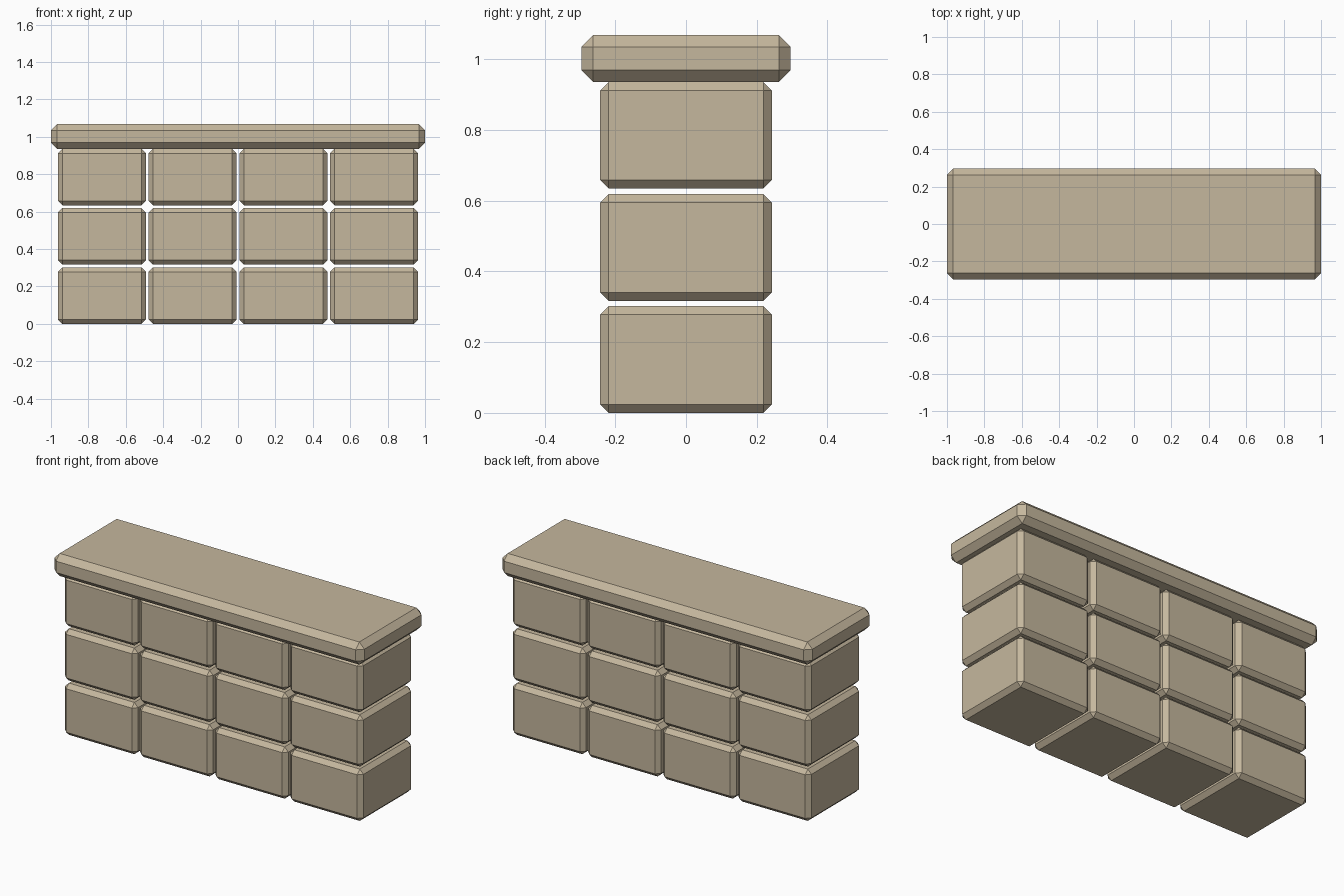
import bpy
import bmesh

default_cube = bpy.data.objects.get("Cube")
if default_cube:
    bpy.data.objects.remove(default_cube, do_unlink=True)

# Sandy stone shared by every part
STONE = (0.56, 0.475, 0.34, 1.0)
stone = bpy.data.materials.new("sand_stone")
stone.use_nodes = True
stone.diffuse_color = STONE
stone.node_tree.nodes["Principled BSDF"].inputs["Base Color"].default_value = STONE


def chamfered_block(name, size, center, chamfer):
    """Flat-shaded box with single-segment chamfers on every edge."""
    bm = bmesh.new()
    bmesh.ops.create_cube(bm, size=1.0)
    bmesh.ops.scale(bm, vec=size, verts=bm.verts)
    bmesh.ops.bevel(bm, geom=bm.edges[:], offset=chamfer, offset_type='OFFSET',
                    segments=1, affect='EDGES', profile=0.5)
    mesh = bpy.data.meshes.new(name)
    bm.to_mesh(mesh)
    bm.free()
    mesh.materials.append(stone)
    obj = bpy.data.objects.new(name, mesh)
    obj.location = center
    bpy.context.collection.objects.link(obj)
    return obj


# Wall: a grid of separate blocks with open joints
COLUMNS, ROWS = 4, 3
BLOCK = (0.471, 0.485, 0.302)
PITCH_X, PITCH_Z = 0.485, 0.317
for row in range(ROWS):
    for col in range(COLUMNS):
        x = (col - (COLUMNS - 1) / 2) * PITCH_X
        z = BLOCK[2] / 2 + row * PITCH_Z
        chamfered_block(f"wall_block_row{row + 1}_column{col + 1}",
                        BLOCK, (x, 0, z), 0.024)

# Overhanging coping slab resting on the top row
wall_top = (ROWS - 1) * PITCH_Z + BLOCK[2]
CAP = (2.0, 0.592, 0.132)
chamfered_block("coping_slab", CAP, (0, 0, wall_top + CAP[2] / 2), 0.033)
